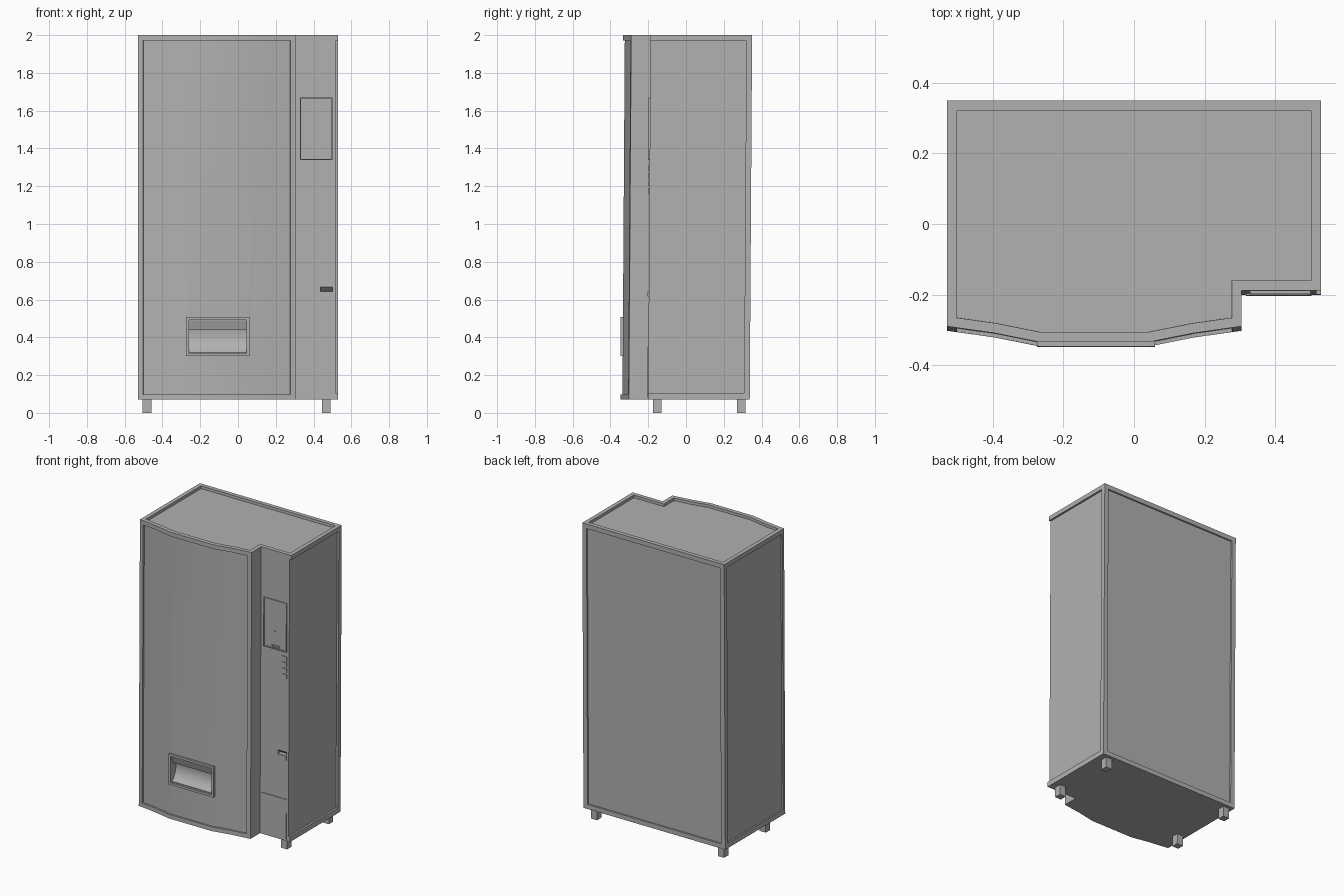
import bpy, bmesh, math

if "Cube" in bpy.data.objects:
    bpy.data.objects.remove(bpy.data.objects["Cube"])

grey = bpy.data.materials.new("cabinet_grey")
grey.diffuse_color = (0.44, 0.44, 0.44, 1)
grey.use_nodes = True
grey.node_tree.nodes["Principled BSDF"].inputs["Base Color"].default_value = grey.diffuse_color


def finish(name, bm):
    """Lean the mesh slightly, as the cabinet does, and make an object."""
    bmesh.ops.recalc_face_normals(bm, faces=bm.faces)
    for v in bm.verts:
        v.co.y -= 0.013 * (1 - v.co.z / 2)
    me = bpy.data.meshes.new(name)
    bm.to_mesh(me)
    bm.free()
    me.materials.append(grey)
    ob = bpy.data.objects.new(name, me)
    bpy.context.collection.objects.link(ob)
    return ob


def extrude(bm, pts, vec):
    face = bm.faces.new([bm.verts.new(p) for p in pts])
    res = bmesh.ops.extrude_face_region(bm, geom=[face], use_keep_orig=True)
    moved = [g for g in res["geom"] if isinstance(g, bmesh.types.BMVert)]
    bmesh.ops.translate(bm, verts=moved, vec=vec)
    bmesh.ops.recalc_face_normals(bm, faces=bm.faces)


def add_box(bm, x0, x1, y0, y1, z0, z1):
    extrude(bm, [(x0, y0, z0), (x1, y0, z0), (x1, y1, z0), (x0, y1, z0)], (0, 0, z1 - z0))


def box(name, *dims):
    bm = bmesh.new()
    add_box(bm, *dims)
    return finish(name, bm)


def side_prism(name, x0, x1, yz):
    bm = bmesh.new()
    extrude(bm, [(x0, y, z) for y, z in yz], (x1 - x0, 0, 0))
    return finish(name, bm)


def frame(name, x0, x1, y0, y1, z0, z1, w):
    bm = bmesh.new()
    add_box(bm, x0, x0 + w, y0, y1, z0, z1)
    add_box(bm, x1 - w, x1, y0, y1, z0, z1)
    add_box(bm, x0 + w, x1 - w, y0, y1, z0, z0 + w)
    add_box(bm, x0 + w, x1 - w, y0, y1, z1 - w, z1)
    return finish(name, bm)


def cut(target, cutter):
    mod = target.modifiers.new("cut", 'BOOLEAN')
    mod.operation = 'DIFFERENCE'
    mod.solver = 'EXACT'
    mod.object = cutter
    bpy.context.view_layer.objects.active = target
    bpy.ops.object.modifier_apply(modifier=mod.name)
    bpy.data.objects.remove(cutter)


# Cabinet: bowed front door with a stepped-back control column
BACK, STEP, Z0, Z1 = 0.35, -0.188, 0.07, 2.0
bow = [(-0.53, -0.29), (-0.395, -0.309), (-0.27, -0.334),
       (0.045, -0.334), (0.17, -0.309), (0.305, -0.29)]
outline = bow + [(0.305, STEP), (0.53, STEP), (0.53, BACK), (-0.53, BACK)]
bm = bmesh.new()
extrude(bm, [(x, y, Z0) for x, y in outline], (0, 0, Z1 - Z0))


def recess(test, border, depth):
    """Flat border first, then a steep step down to the sunk panel."""
    faces = [f for f in bm.faces if test(f.normal, f.calc_center_median())]
    for thickness, drop in ((border, 0), (0.0005, depth)):
        bmesh.ops.inset_region(bm, faces=faces, thickness=thickness, depth=drop,
                               use_boundary=True, use_even_offset=True)


recess(lambda n, c: n.z > 0.9, 0.028, -0.018)
recess(lambda n, c: n.y > 0.9 and c.y > 0.34, 0.031, -0.01)
recess(lambda n, c: n.y < -0.9 and c.y < -0.25, 0.028, -0.01)
cabinet = finish("cabinet", bm)

# Recessed side panels
cut(cabinet, box("cutter_right", 0.517, 0.6, -0.3, 0.32, 0.105, 1.97))
cut(cabinet, box("cutter_left", -0.6, -0.52, -0.27, 0.32, 0.105, 1.97))
# Delivery scoop
cut(cabinet, side_prism("cutter_delivery", -0.26, 0.045, [
    (-0.40, 0.49), (-0.322, 0.49), (-0.285, 0.44), (-0.28, 0.41),
    (-0.287, 0.37), (-0.303, 0.34), (-0.322, 0.32), (-0.40, 0.32)]))
# Coin return pocket
cut(cabinet, side_prism("cutter_coin", 0.437, 0.5, [
    (-0.22, 0.667), (-0.188, 0.667), (-0.16, 0.643), (-0.22, 0.643)]))
bpy.ops.object.select_all(action='DESELECT')
cabinet.select_set(True)
bpy.context.view_layer.objects.active = cabinet
bpy.ops.object.shade_smooth_by_angle(angle=math.radians(25))

# Flap hanging over the top of the delivery scoop
side_prism("delivery_flap", -0.26, 0.045, [
    (-0.328, 0.49), (-0.312, 0.44), (-0.307, 0.44), (-0.318, 0.49)])
# Delivery opening surround
frame("delivery_frame", -0.275, 0.06, -0.337, -0.315, 0.30, 0.507, 0.015)

# Control column fittings
frame("control_frame", 0.328, 0.5, -0.196, -0.18, 1.34, 1.67, 0.005)
box("control_panel", 0.335, 0.493, -0.191, -0.18, 1.347, 1.663)
frame("card_slot", 0.39, 0.445, -0.196, -0.185, 1.35, 1.367, 0.004)
box("lock", 0.409, 0.415, -0.194, -0.185, 1.457, 1.463)
for i in range(4):
    z = 1.16 + 0.04 * i
    box(f"button_{i + 1}", 0.465, 0.5, -0.193, -0.18, z, z + 0.03)
box("coin_return_lip", 0.435, 0.502, -0.194, -0.18, 0.615, 0.642)
box("lower_panel", 0.317, 0.503, -0.192, -0.18, 0.08, 0.35)

# Feet
for i, x in enumerate((-0.482, 0.467)):
    for j, y in enumerate((-0.14, 0.305)):
        box(f"foot_{i * 2 + j + 1}", x - 0.023, x + 0.023, y - 0.023, y + 0.023, 0, 0.08)
